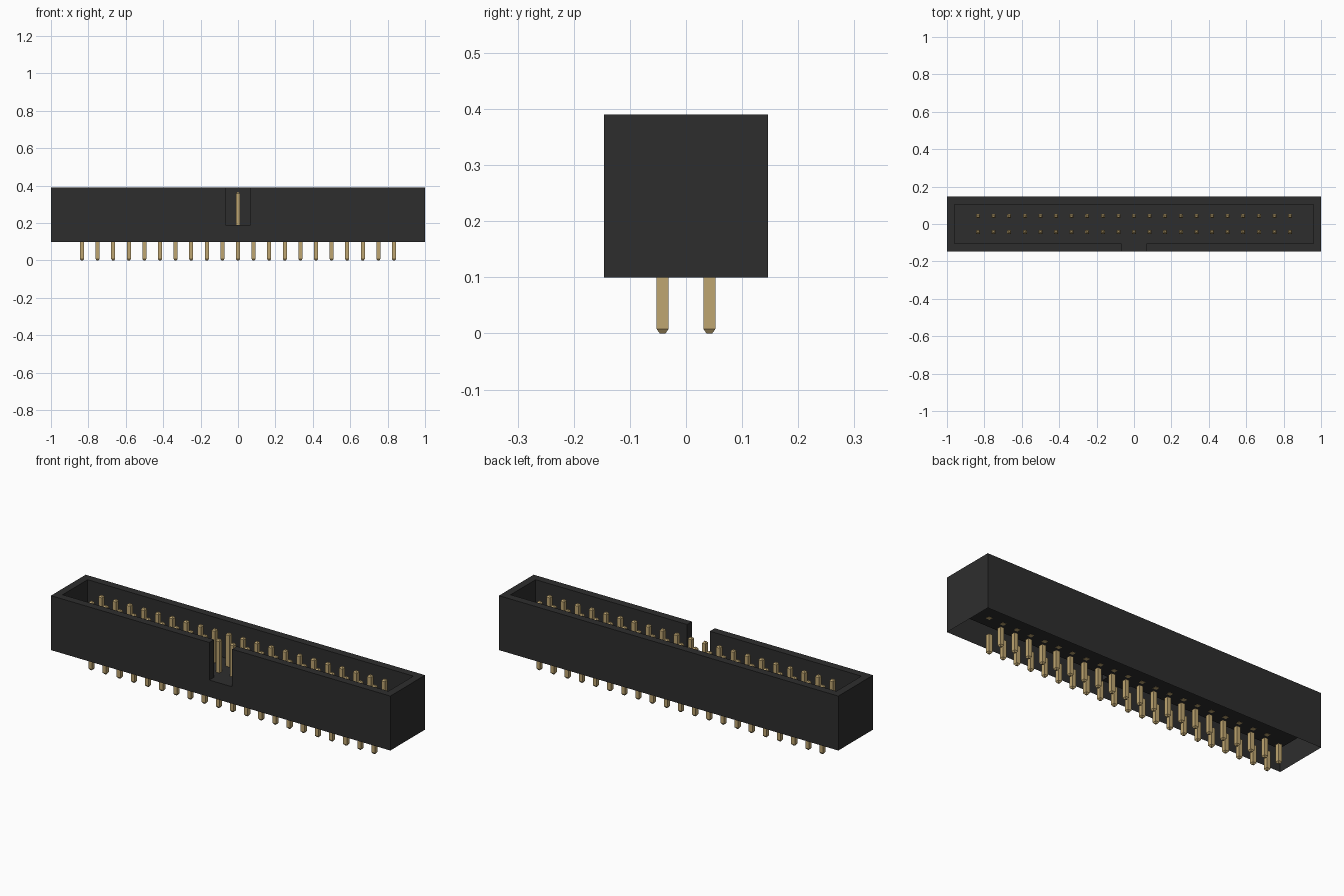
import bpy
import bmesh
from mathutils import Vector

default = bpy.data.objects.get("Cube")
if default:
    bpy.data.objects.remove(default, do_unlink=True)


def make_material(name, colour):
    mat = bpy.data.materials.new(name)
    mat.use_nodes = True
    mat.diffuse_color = colour
    mat.node_tree.nodes["Principled BSDF"].inputs["Base Color"].default_value = colour
    return mat


def make_object(name, bm, mat):
    bmesh.ops.recalc_face_normals(bm, faces=bm.faces[:])
    mesh = bpy.data.meshes.new(name)
    bm.to_mesh(mesh)
    bm.free()
    mesh.materials.append(mat)
    obj = bpy.data.objects.new(name, mesh)
    bpy.context.collection.objects.link(obj)
    return obj


def prism(name, outline, z0, z1, mat):
    """Extrude a flat outline straight up."""
    bm = bmesh.new()
    face = bm.faces.new([bm.verts.new((x, y, z0)) for x, y in outline])
    result = bmesh.ops.extrude_face_region(bm, geom=[face], use_keep_orig=True)
    moved = [v for v in result["geom"] if isinstance(v, bmesh.types.BMVert)]
    bmesh.ops.translate(bm, verts=moved, vec=Vector((0, 0, z1 - z0)))
    return make_object(name, bm, mat)


black = make_material("black plastic", (0.027, 0.027, 0.027, 1))
gold = make_material("gold metal", (0.52, 0.38, 0.165, 1))

# Main dimensions
LENGTH, DEPTH = 1.0, 0.146
IN_X, IN_Y, NOTCH = 0.96, 0.105, 0.067
BOTTOM, FLOOR, TOP = 0.10, 0.19, 0.39

# Housing with an open tray and a key slot through the front wall
housing = prism("housing", [(-LENGTH, -DEPTH), (LENGTH, -DEPTH),
                            (LENGTH, DEPTH), (-LENGTH, DEPTH)], BOTTOM, TOP, black)
slot_y = -DEPTH - 0.05
cutter = prism("tray_cutter", [(-IN_X, -IN_Y), (-NOTCH, -IN_Y), (-NOTCH, slot_y),
                               (NOTCH, slot_y), (NOTCH, -IN_Y), (IN_X, -IN_Y),
                               (IN_X, IN_Y), (-IN_X, IN_Y)], FLOOR, TOP + 0.1, black)
cutter.hide_render = True
cut = housing.modifiers.new("tray", "BOOLEAN")
cut.operation = "DIFFERENCE"
cut.solver = "EXACT"
cut.object = cutter
bpy.context.view_layer.update()
graph = bpy.context.evaluated_depsgraph_get()
shell = bpy.data.meshes.new_from_object(housing.evaluated_get(graph))
housing.modifiers.clear()
housing.data = shell
bpy.data.objects.remove(cutter, do_unlink=True)

# The housing is hollow underneath
bm = bmesh.new()
bm.from_mesh(shell)
under = [f for f in bm.faces if f.calc_center_median().z < BOTTOM + 0.001]
bmesh.ops.delete(bm, geom=under, context="FACES")
for f in bm.faces:
    f.material_index = 0
bm.to_mesh(shell)
bm.free()
shell.materials.clear()
shell.materials.append(black)

# Square pins with chamfered tips, in two rows
COLUMNS, PITCH, HALF, TIP = 21, 0.0834, 0.0108, 0.005
CORNERS = [(-1, -1), (1, -1), (1, 1), (-1, 1)]


def add_pin(bm, x, y, levels):
    rings = [[bm.verts.new((x + sx * r, y + sy * r, z)) for sx, sy in CORNERS]
             for z, r in levels]
    for low, high in zip(rings, rings[1:]):
        for i in range(4):
            j = (i + 1) % 4
            bm.faces.new((low[i], low[j], high[j], high[i]))
    bm.faces.new(rings[0])
    bm.faces.new(rings[-1])


def pin_rows(name, levels):
    bm = bmesh.new()
    for col in range(COLUMNS):
        for side in (-1, 1):
            add_pin(bm, (col - (COLUMNS - 1) / 2) * PITCH, side * PITCH / 2, levels)
    return make_object(name, bm, gold)


pin_rows("solder_pins", [(0, TIP), (0.008, HALF), (BOTTOM, HALF)])
pin_rows("contact_pins", [(FLOOR - 0.001, HALF), (0.357, HALF), (0.365, TIP)])
